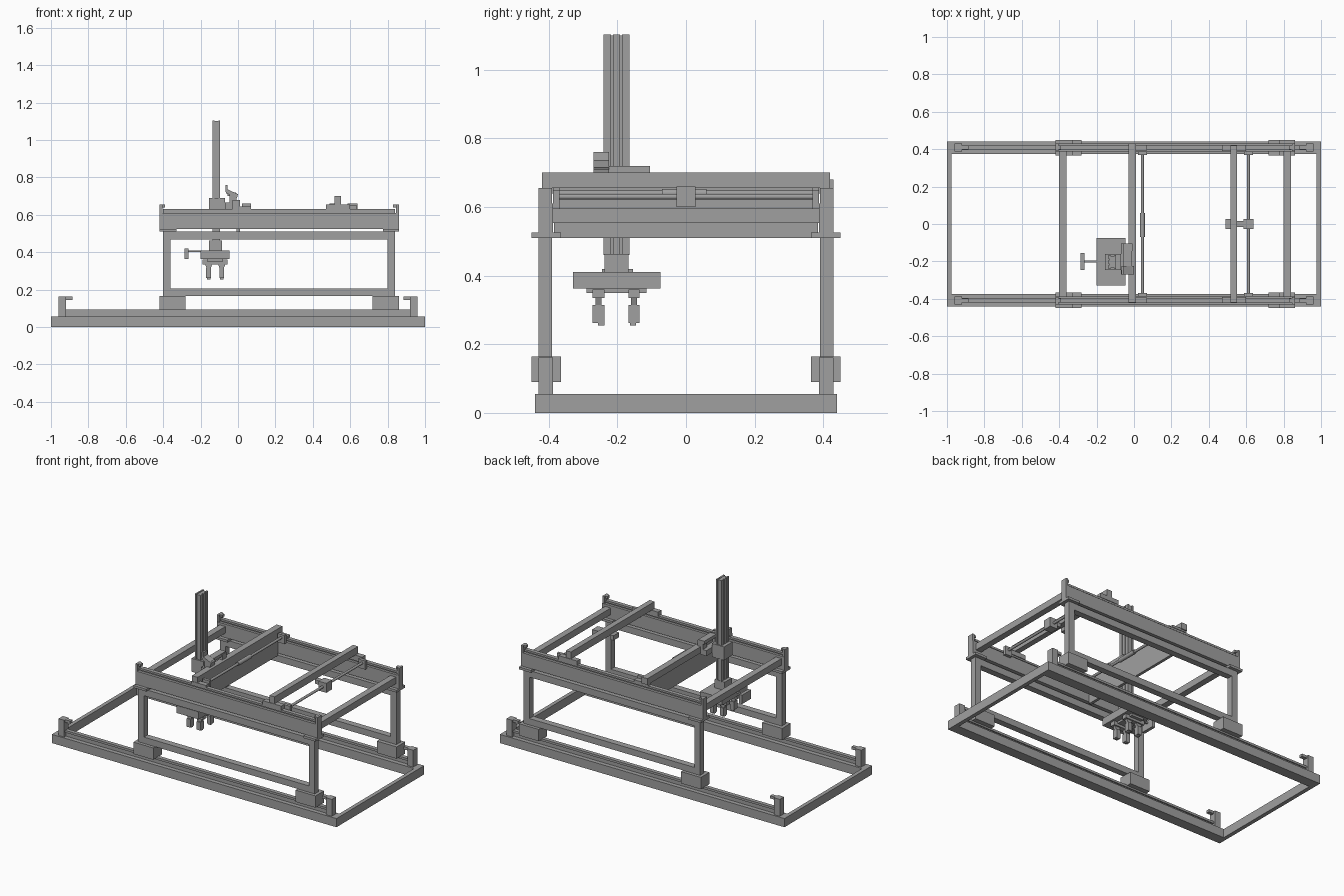
import bpy
import math

cube = bpy.data.objects.get("Cube")
if cube:
    bpy.data.objects.remove(cube, do_unlink=True)

metal = bpy.data.materials.new("machine grey")
metal.use_nodes = True
metal.diffuse_color = (0.35, 0.35, 0.35, 1)
metal.node_tree.nodes["Principled BSDF"].inputs["Base Color"].default_value = (0.35, 0.35, 0.35, 1)


def make(name, verts, faces):
    mesh = bpy.data.meshes.new(name)
    mesh.from_pydata(verts, [], faces)
    mesh.materials.append(metal)
    obj = bpy.data.objects.new(name, mesh)
    bpy.context.collection.objects.link(obj)
    return obj


def prism(name, profile, y0, y1):
    """Extrude an x-z profile (counter-clockwise from the front) along y."""
    n = len(profile)
    verts = [(x, y, z) for y in (y0, y1) for x, z in profile]
    faces = [tuple(range(n)), tuple(range(2 * n - 1, n - 1, -1))]
    faces += [(i, i + n, (i + 1) % n + n, (i + 1) % n) for i in range(n)]
    return make(name, verts, faces)


def box(name, x, y, z):
    return prism(name, [(x[0], z[0]), (x[1], z[0]), (x[1], z[1]), (x[0], z[1])], *y)


def pair(name, x, y, z):
    """The same box on the right and left sides of the machine."""
    box("right_" + name, x, (-y[1], -y[0]), z)
    box("left_" + name, x, y, z)


def rod(name, x, z, y0, y1, radius):
    bpy.ops.mesh.primitive_cylinder_add(vertices=16, radius=radius, depth=y1 - y0,
                                        location=(x, (y0 + y1) / 2, z),
                                        rotation=(math.pi / 2, 0, 0))
    obj = bpy.context.object
    obj.name = name
    obj.data.materials.append(metal)
    bpy.ops.object.shade_smooth_by_angle()


# Floor frame with its guide rails
pair("floor_beam", (-1, 1), (0.375, 0.44), (0, 0.055))
for s, name in ((-1, "rear"), (1, "front")):
    box(name + "_floor_crossbeam", sorted((s, s * 0.975)), (-0.375, 0.375), (0, 0.055))
    # Rail end posts with a small inward arm
    pair(name + "_end_post", sorted((s * 0.96, s * 0.92)), (0.387, 0.43), (0.055, 0.162))
    pair(name + "_end_arm", sorted((s * 0.92, s * 0.885)), (0.397, 0.42), (0.145, 0.162))
pair("rail_web", (-0.92, 0.92), (0.403, 0.413), (0.055, 0.082))
pair("rail_cap", (-0.92, 0.92), (0.395, 0.42), (0.08, 0.094))

# Side frames: feet, legs, spreaders and support flanges
for name, foot, leg, flange in (("rear", (-0.42, -0.28), (-0.40, -0.36), (-0.42, -0.33)),
                                ("front", (0.72, 0.86), (0.80, 0.84), (0.775, 0.86))):
    pair(name + "_foot", foot, (0.365, 0.45), (0.09, 0.165))
    pair(name + "_leg", leg, (0.39, 0.43), (0.165, 0.51))
    pair(name + "_flange", flange, (0.365, 0.45), (0.51, 0.525))
    box(name + "_upper_crossbeam", leg, (-0.388, 0.388), (0.553, 0.595))
pair("lower_spreader", (-0.36, 0.80), (0.39, 0.43), (0.165, 0.205))
pair("upper_spreader", (-0.36, 0.80), (0.39, 0.43), (0.468, 0.51))

# Upper side beams, rails and end stops
pair("upper_beam", (-0.42, 0.86), (0.387, 0.43), (0.525, 0.61))
pair("upper_rail_web", (-0.40, 0.84), (0.403, 0.413), (0.61, 0.62))
pair("upper_rail_cap", (-0.40, 0.84), (0.395, 0.42), (0.618, 0.63))
for name, post, arm in (("rear", (-0.42, -0.405), (-0.405, -0.39)),
                        ("front", (0.845, 0.86), (0.83, 0.845))):
    pair(name + "_stop", post, (0.39, 0.43), (0.61, 0.655))
    pair(name + "_stop_arm", arm, (0.398, 0.42), (0.64, 0.655))

# Main bridge: beam, hanging plate and end carriages
box("bridge_beam", (-0.03, 0.01), (-0.42, 0.43), (0.64, 0.68))
box("bridge_plate", (-0.008, 0.01), (-0.385, 0.385), (0.51, 0.64))
pair("bridge_carriage", (-0.03, 0.07), (0.392, 0.423), (0.63, 0.645))

# Second bridge: beam and stepped end carriages
box("second_beam", (0.515, 0.55), (-0.42, 0.42), (0.655, 0.70))
pair("second_carriage", (0.47, 0.60), (0.39, 0.423), (0.628, 0.656))

# Drive shafts with end bearings
for name, x, z, r in (("bridge", 0.045, 0.64, 0.008), ("second", 0.612, 0.63, 0.008)):
    rod(name + "_shaft", x, z, -0.38, 0.38, r)
    pair(name + "_bearing", (x - 0.024, x + 0.024), (0.368, 0.387), (z - 0.035, z + 0.02))
rod("bridge_shaft_sleeve", 0.045, 0.64, -0.07, 0.06, 0.013)
box("shaft_motor", (0.585, 0.64), (-0.028, 0.028), (0.60, 0.66))
box("shaft_motor_mount", (0.55, 0.585), (-0.015, 0.015), (0.63, 0.655))
box("second_beam_clamp", (0.49, 0.515), (-0.028, 0.028), (0.63, 0.66))

# Vertical mast: narrow core with corner ribs leaving grooves
box("mast_core", (-0.13, -0.10), (-0.235, -0.17), (0.46, 1.10))
for i, x in enumerate((-0.135, -0.105)):
    for j, y in enumerate((-0.24, -0.213, -0.186)):
        box(f"mast_rib_{i}_{j}", (x, x + 0.01), (y, y + 0.021), (0.46, 1.103))

# Mast carriage on the bridge
box("mast_slide", (-0.155, -0.07), (-0.245, -0.16), (0.605, 0.69))
box("carriage_plate", (-0.07, -0.03), (-0.27, -0.105), (0.63, 0.665))
for name, y in (("right", (-0.27, -0.225)), ("left", (-0.145, -0.105))):
    box(name + "_carriage_clamp", (-0.045, -0.008), y, (0.64, 0.715))
prism("tilted_motor", [(-0.065, 0.715), (-0.005, 0.69), (0, 0.71), (-0.055, 0.735),
                       (-0.057, 0.76), (-0.068, 0.76)], -0.27, -0.225)
box("carriage_cover", (-0.055, -0.012), (-0.225, -0.105), (0.70, 0.72))

# Gripper head
box("wrist", (-0.155, -0.085), (-0.238, -0.167), (0.408, 0.463))
box("head_plate", (-0.20, -0.045), (-0.33, -0.075), (0.363, 0.41))
box("head_underplate", (-0.165, -0.08), (-0.29, -0.115), (0.35, 0.363))
for name, y0, y1 in (("right", -0.272, -0.238), ("left", -0.168, -0.135)):
    box(name + "_finger_bar", (-0.19, -0.055), (y0, y1), (0.335, 0.36))
    for side, x in (("rear", -0.17), ("front", -0.10)):
        part = f"{name}_{side}_"
        prism(part + "finger_arm", [(x + 0.003, 0.31), (x + 0.023, 0.31),
                                    (x + 0.033, 0.337), (x - 0.007, 0.337)],
              y0 + 0.008, y1 - 0.008)
        box(part + "finger", (x, x + 0.026), (y0, y1), (0.262, 0.314))
        inward = 0.005 if name == "right" else -0.005
        box(part + "fingertip", (x + 0.004, x + 0.022),
            (y0 + 0.01 + inward, y1 - 0.005 + inward), (0.255, 0.262))

# Sensor on a side arm
box("sensor_arm", (-0.265, -0.20), (-0.205, -0.195), (0.40, 0.41))
box("sensor", (-0.285, -0.265), (-0.245, -0.155), (0.363, 0.42))
